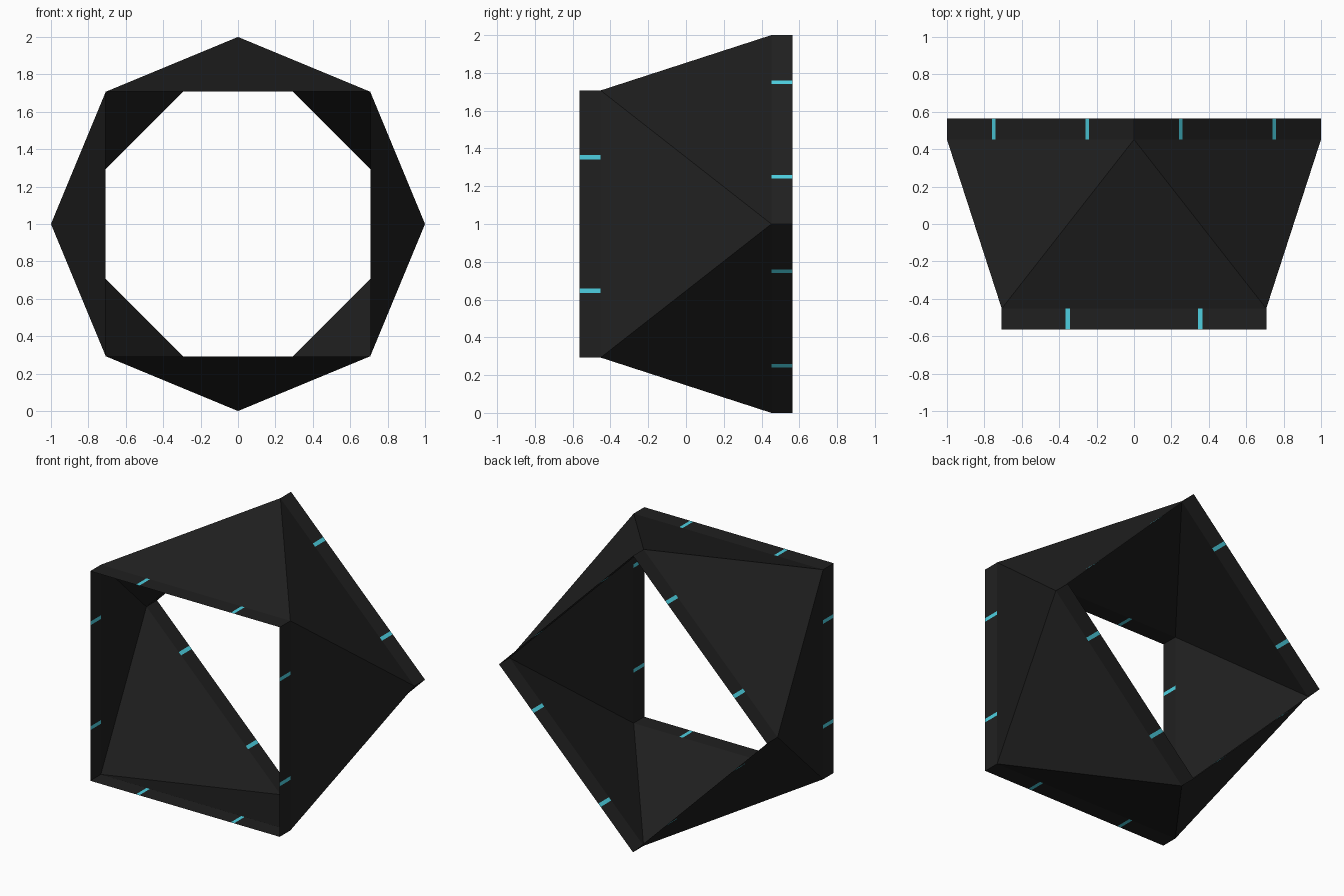
import bpy
from math import cos, sin, radians
from mathutils import Vector

if "Cube" in bpy.data.objects:
    bpy.data.objects.remove(bpy.data.objects["Cube"])

Y_OUT, Y_IN = 0.565, 0.452   # rim depth range on each end
MARK = 0.025                 # width of the coloured marks


def material(name, rgb):
    m = bpy.data.materials.new(name)
    m.diffuse_color = (*rgb, 1)
    m.use_nodes = True
    m.node_tree.nodes["Principled BSDF"].inputs["Base Color"].default_value = m.diffuse_color
    return m


DARK = material("charcoal", (0.0145, 0.0145, 0.0145))
CYAN = material("cyan", (0.074, 0.631, 0.753))


def square(y, start):
    """Corners of a unit-radius square around the y axis."""
    return [Vector((cos(radians(start + 90 * i)), y, 1 + sin(radians(start + 90 * i))))
            for i in range(4)]


def mesh_object(name, verts, faces, mat):
    me = bpy.data.meshes.new(name)
    me.from_pydata(verts, [], faces)
    me.materials.append(mat)
    ob = bpy.data.objects.new(name, me)
    bpy.context.collection.objects.link(ob)
    return ob


def rim(prefix, ya, yb, start):
    """Square band; each side has two coloured marks at its quarter points."""
    a, b = square(ya, start), square(yb, start)
    side = (a[1] - a[0]).length
    h = MARK / 2 / side
    stops = [0, 0.25 - h, 0.25 + h, 0.75 - h, 0.75 + h, 1]
    parts = {"rim": ([], []), "marks": ([], [])}
    for i in range(4):
        j = (i + 1) % 4
        for k in range(5):
            verts, faces = parts["marks" if k % 2 else "rim"]
            n = len(verts)
            s, t = stops[k], stops[k + 1]
            verts += [a[i].lerp(a[j], s), b[i].lerp(b[j], s),
                      b[i].lerp(b[j], t), a[i].lerp(a[j], t)]
            faces.append((n + 3, n + 2, n + 1, n))
    mesh_object(prefix + "_rim", *parts["rim"], DARK)
    mesh_object(prefix + "_marks", *parts["marks"], CYAN)


# Upright square rim in front, diamond rim at the back
rim("front", -Y_OUT, -Y_IN, 45)
rim("back", Y_IN, Y_OUT, 0)

# Twisted wall of eight triangles joining the two rims
verts = square(-Y_IN, 45) + square(Y_IN, 0)
faces = []
for i in range(4):
    j = (i + 1) % 4
    faces += [(i, 4 + i, 4 + j), (i, 4 + j, j)]
# orient outwards
centre = Vector((0, 0, 1))
for n, f in enumerate(faces):
    p, q, r = (verts[v] for v in f)
    if (q - p).cross(r - p).dot(p + q + r - 3 * centre) < 0:
        faces[n] = f[::-1]
mesh_object("twisted_wall", verts, faces, DARK)
